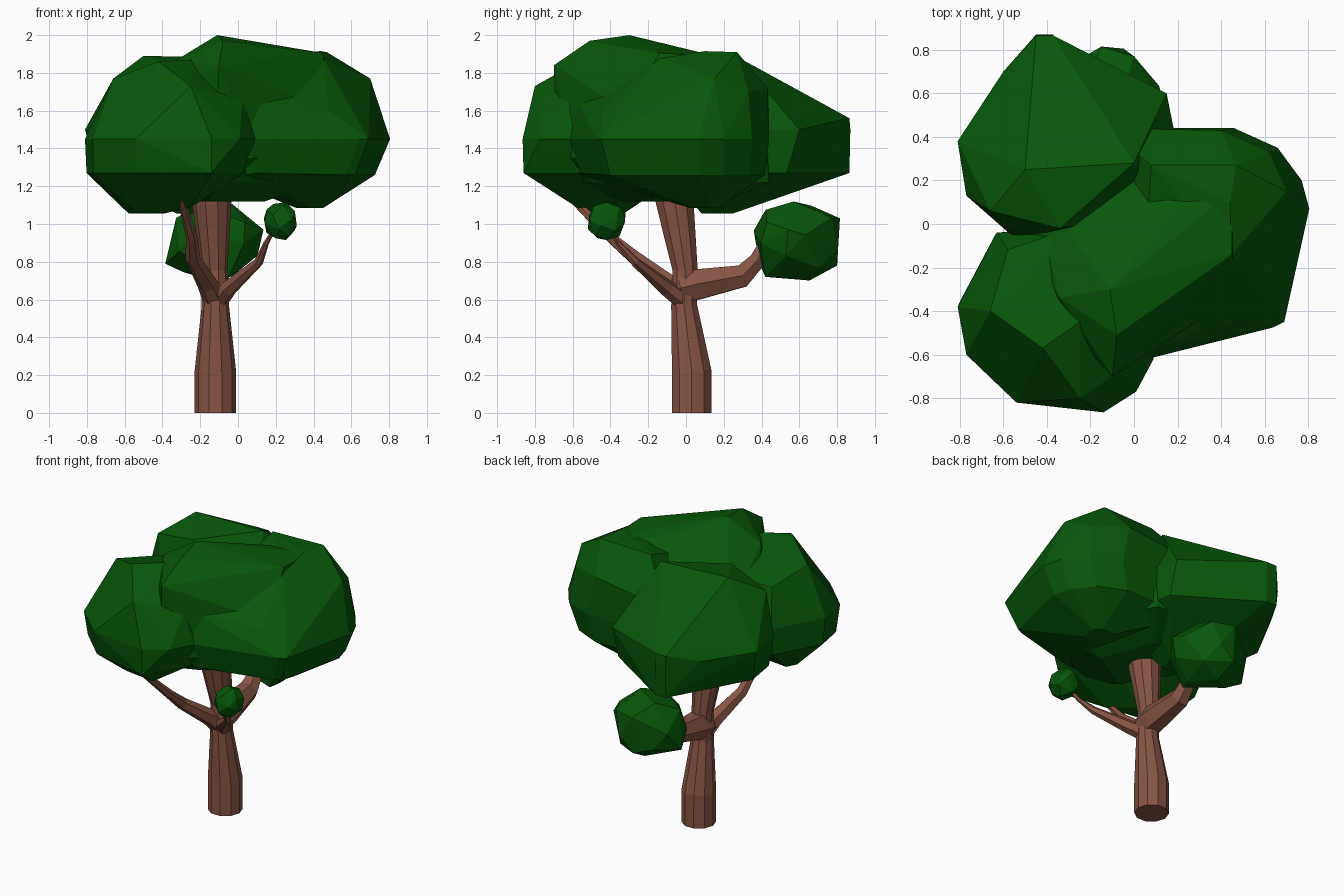
import bpy, bmesh, math, random
from mathutils import Vector


def material(name, color):
    m = bpy.data.materials.new(name)
    m.diffuse_color = (*color, 1)
    return m


BARK = material("bark", (0.24, 0.09, 0.058))
LEAF = material("leaf", (0.002, 0.095, 0.003))


def finish(bm, name, mat):
    bmesh.ops.recalc_face_normals(bm, faces=bm.faces)
    me = bpy.data.meshes.new(name)
    bm.to_mesh(me)
    bm.free()
    me.materials.append(mat)
    ob = bpy.data.objects.new(name, me)
    bpy.context.collection.objects.link(ob)
    return ob


def limb(name, path, sides):
    """Faceted tube along (x, y, z, radius) stations."""
    bm = bmesh.new()
    pts = [Vector(p[:3]) for p in path]
    rings = []
    for i, p in enumerate(pts):
        t = (pts[min(i + 1, len(pts) - 1)] - pts[max(i - 1, 0)]).normalized()
        if p.z == 0:
            t = Vector((0, 0, 1))
        q = Vector((0, 0, 1)).rotation_difference(t)
        rings.append([bm.verts.new(p + q @ Vector((
            math.cos(k * math.tau / sides), math.sin(k * math.tau / sides), 0)) * path[i][3])
            for k in range(sides)])
    for a, b in zip(rings, rings[1:]):
        for k in range(sides):
            n = (k + 1) % sides
            bm.faces.new((a[k], a[n], b[n], b[k]))
    bm.faces.new(rings[0])
    bm.faces.new(rings[-1])
    return finish(bm, name, BARK)


def hull(bm, name):
    res = bmesh.ops.convex_hull(bm, input=bm.verts)
    junk = [v for v in set(res["geom_interior"] + res["geom_unused"])
            if isinstance(v, bmesh.types.BMVert)]
    bmesh.ops.delete(bm, geom=junk, context='VERTS')
    bmesh.ops.dissolve_limit(bm, angle_limit=math.radians(6), verts=bm.verts, edges=bm.edges)
    return finish(bm, name, LEAF)


def lobe(name, outline, levels, peaks):
    """Faceted crown lobe: plan outline scaled about (cx, cy) at each (z, scale, cx, cy),
    plus single corner points."""
    bm = bmesh.new()
    mid = sum((Vector(p) for p in outline), Vector((0, 0))) / len(outline)
    for i, (z, s, cx, cy) in enumerate(levels):
        for k, p in enumerate(outline):
            if s < 0.9 and (k + i) % 2:
                continue  # alternate points on the smaller rings for broad facets
            q = Vector((cx, cy)) + (Vector(p) - mid) * s if s < 1 else Vector(p)
            bm.verts.new((q.x, q.y, z))
    for p in peaks:
        bm.verts.new(p)
    return hull(bm, name)


def tuft(name, centre, size, n, seed, extra=()):
    """Small faceted leaf ball with the given half sizes."""
    rng = random.Random(seed)
    bm = bmesh.new()
    for i in range(n):
        z = 1 - 2 * (i + 0.5) / n
        a = i * 2.39996 + rng.uniform(-0.25, 0.25)
        d = Vector((math.cos(a) * math.sqrt(1 - z * z), math.sin(a) * math.sqrt(1 - z * z), z))
        bm.verts.new(Vector(centre) + Vector(c * s for c, s in zip(d, size)))
    for p in extra:
        bm.verts.new(p)
    return hull(bm, name)


# Trunk and branches
limb("trunk", [(-0.12, 0.03, 0, 0.11), (-0.12, 0.03, 0.22, 0.11), (-0.12, -0.01, 0.57, 0.072),
               (-0.125, -0.005, 0.76, 0.07), (-0.14, -0.06, 1.12, 0.105), (-0.14, -0.07, 1.22, 0.11)], 10)
limb("back_branch", [(-0.12, -0.03, 0.66, 0.09), (-0.12, 0.06, 0.68, 0.092), (-0.13, 0.30, 0.725, 0.068),
                     (-0.13, 0.38, 0.81, 0.05), (-0.13, 0.42, 0.91, 0.03)], 6)
limb("right_branch", [(-0.11, 0, 0.58, 0.05), (-0.05, -0.10, 0.66, 0.045), (0.11, -0.27, 0.80, 0.025),
                      (0.15, -0.36, 0.90, 0.014), (0.19, -0.40, 0.97, 0.01)], 6)
limb("left_branch", [(-0.12, 0, 0.58, 0.06), (-0.16, -0.09, 0.68, 0.055), (-0.24, -0.27, 0.82, 0.04),
                     (-0.245, -0.40, 0.93, 0.03), (-0.30, -0.60, 1.13, 0.02)], 6)

# Crown lobes
lobe("front_left_crown",
     [(-0.81, -0.38), (-0.77, -0.60), (-0.54, -0.82), (-0.14, -0.865), (0.01, -0.77),
      (0.09, -0.62), (0.12, -0.30), (-0.20, 0.0), (-0.63, -0.04)],
     [(1.055, 0.2, -0.48, -0.42), (1.27, 0.92, -0.35, -0.46), (1.45, 1, 0, 0)],
     [(-0.66, -0.40, 1.77), (-0.42, -0.57, 1.86), (-0.25, -0.45, 1.87), (-0.25, -0.80, 1.73),
      (-0.30, -0.02, 1.76), (-0.58, -0.12, 1.70), (0.02, -0.62, 1.66), (-0.14, -0.86, 1.27),
      (-0.25, -0.58, 1.09)])
lobe("right_crown",
     [(-0.12, 0.44), (0.19, 0.42), (0.46, 0.44), (0.66, 0.35), (0.77, 0.20), (0.805, 0.07),
      (0.69, -0.45), (0.64, -0.475), (0.36, -0.51), (0.06, -0.62)],
     [(1.085, 0.16, 0.40, 0.10), (1.26, 0.92, 0.40, 0.0), (1.45, 1, 0, 0)],
     [(0.02, -0.58, 1.66), (0.10, -0.56, 1.27), (0.68, -0.30, 1.55), (0.48, -0.44, 1.60),
      (0.70, 0.15, 1.77), (0.62, 0.33, 1.70), (0.47, 0.27, 1.91), (0.44, 0.10, 1.915),
      (0.45, -0.14, 1.88), (0.08, 0.27, 1.90), (0.40, 0.43, 1.72), (-0.13, 0.44, 1.65)])
lobe("back_left_crown",
     [(-0.45, 0.87), (-0.37, 0.87), (0.15, 0.60), (0.19, 0.40), (0.10, 0.05),
      (-0.53, -0.08), (-0.77, 0.13), (-0.81, 0.38), (-0.60, 0.70)],
     [(1.055, 0.2, -0.24, 0.16), (1.27, 0.93, -0.31, 0.38), (1.50, 1, 0, 0)],
     [(-0.45, 0.865, 1.27), (-0.37, 0.865, 1.27), (-0.45, 0.865, 1.56), (-0.37, 0.865, 1.56),
      (0.0, 0.28, 1.88), (-0.50, 0.25, 1.89), (-0.34, -0.02, 1.84), (-0.66, 0.06, 1.77)])
lobe("top_crown",
     [(-0.50, -0.06), (-0.40, -0.38), (-0.12, -0.68), (0.08, -0.60), (0.48, -0.32),
      (0.50, -0.15), (0.20, 0.42), (-0.13, 0.44), (-0.48, 0.22)],
     [(1.12, 0.5, -0.12, -0.06), (1.22, 0.92, -0.05, -0.06), (1.35, 1, 0, 0), (1.60, 1, 0, 0)],
     [(-0.10, -0.70, 1.84), (-0.34, -0.34, 1.86), (-0.08, -0.51, 1.97), (-0.11, -0.30, 2.0),
      (0.02, -0.36, 1.965), (0.19, 0.07, 1.91), (0.45, -0.14, 1.905), (0.45, 0.15, 1.89)])

# Leaf balls at branch ends
tuft("back_tuft", (-0.125, 0.58, 0.91), (0.25, 0.24, 0.22), 20, 3,
     [(-0.385, 0.60, 0.79), (0.0, 0.77, 1.03), (-0.15, 0.815, 1.03), (-0.15, 0.80, 0.78),
      (-0.05, 0.42, 0.72), (0.135, 0.54, 0.97)])
tuft("right_tuft", (0.225, -0.42, 1.015), (0.094, 0.11, 0.105), 22, 5)
